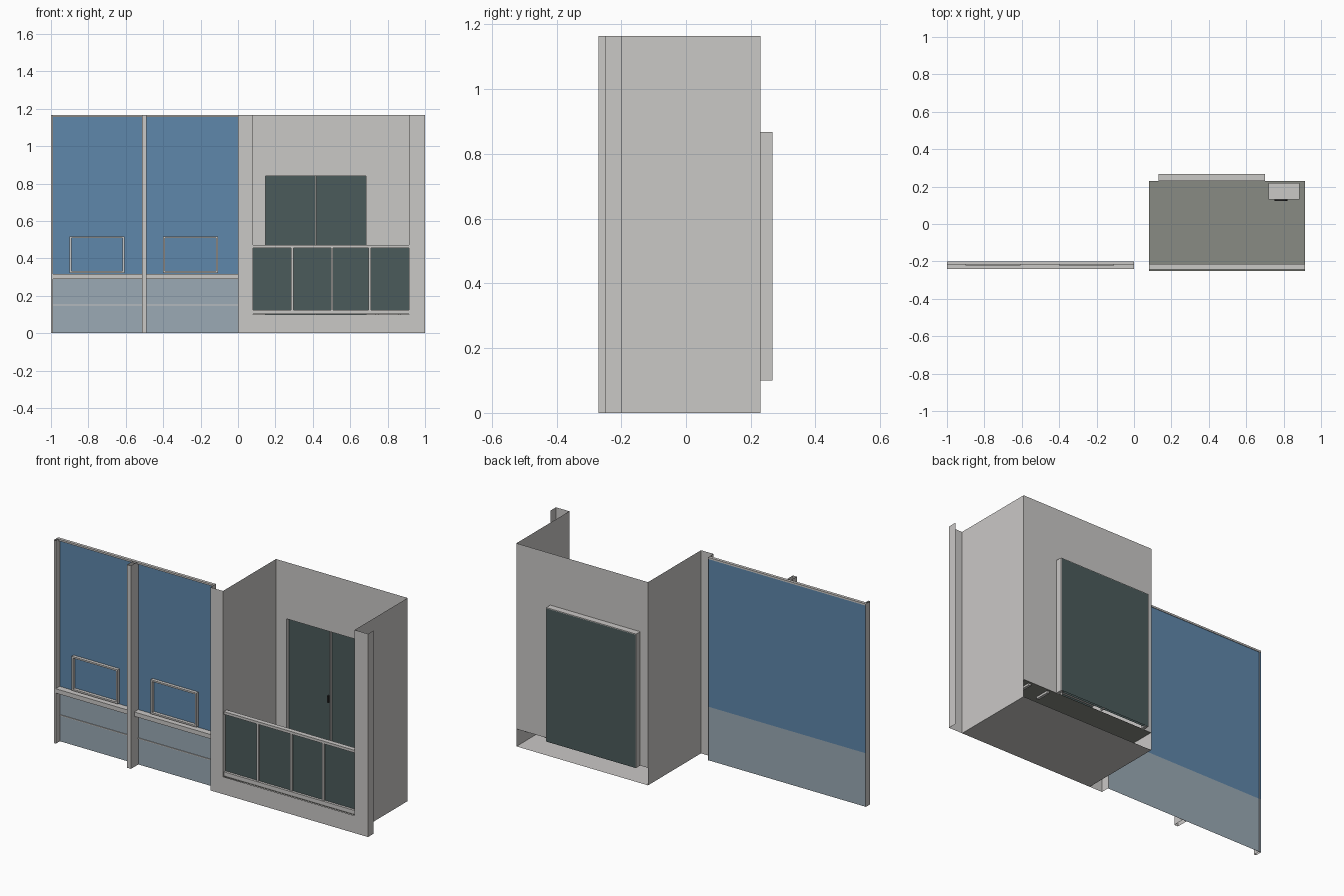
import bpy, bmesh, math

if "Cube" in bpy.data.objects:
    bpy.data.objects.remove(bpy.data.objects["Cube"])


def material(name, rgb):
    m = bpy.data.materials.new(name)
    lin = [((c / 255 + 0.055) / 1.055) ** 2.4 for c in rgb]
    m.diffuse_color = (*lin, 1)
    m.use_nodes = True
    m.node_tree.nodes["Principled BSDF"].inputs["Base Color"].default_value = m.diffuse_color
    return m


GREY = material("light grey", (202, 200, 198))
BLUE = material("blue glass", (95, 135, 171))
PALE = material("pale blue panel", (155, 170, 181))
DARK = material("dark green glass", (75, 91, 91))
FLOOR = material("floor tile grey", (137, 139, 132))
BLACK = material("near black", (45, 45, 45))


def finish(name, bm, mat):
    me = bpy.data.meshes.new(name)
    bm.to_mesh(me)
    bm.free()
    me.materials.append(mat)
    ob = bpy.data.objects.new(name, me)
    bpy.context.collection.objects.link(ob)
    return ob


def boxes(name, mat, *ranges):
    """Solid boxes, each given as x0, x1, y0, y1, z0, z1."""
    bm = bmesh.new()
    for x0, x1, y0, y1, z0, z1 in ranges:
        r = bmesh.ops.create_cube(bm, size=1)
        for v in r["verts"]:
            v.co = (x0 if v.co.x < 0 else x1, y0 if v.co.y < 0 else y1,
                    z0 if v.co.z < 0 else z1)
    return finish(name, bm, mat)


def sheet(name, mat, path, z0, z1):
    """Thin wall following a plan path."""
    bm = bmesh.new()
    for a, b in zip(path, path[1:]):
        bm.faces.new([bm.verts.new(p) for p in
                      ((*a, z0), (*b, z0), (*b, z1), (*a, z1))])
    bmesh.ops.remove_doubles(bm, verts=bm.verts, dist=1e-5)
    return finish(name, bm, mat)


def plate(name, mat, x0, x1, y0, y1, z):
    bm = bmesh.new()
    bm.faces.new([bm.verts.new(p) for p in
                  ((x0, y0, z), (x1, y0, z), (x1, y1, z), (x0, y1, z))])
    return finish(name, bm, mat)


def ring(x0, x1, y0, y1, z0, z1, t):
    """Four bars of a rectangular frame."""
    return [(x0, x0 + t, y0, y1, z0, z1), (x1 - t, x1, y0, y1, z0, z1),
            (x0 + t, x1 - t, y0, y1, z0, z0 + t),
            (x0 + t, x1 - t, y0, y1, z1 - t, z1)]


H = 1.165                    # storey height
L, R = 0.08, 0.915           # recess sides
FRONT, BACK = -0.25, 0.23    # recess depth

# Glazed bay
sheet("window_glass", BLUE, [(-1, -0.203), (0, -0.203)], 0.307, H)
sheet("spandrel_panel", PALE, [(-1, -0.203), (0, -0.203)], 0, 0.307)
boxes("bay_sill", GREY, (-1, 0, -0.24, -0.204, 0.29, 0.315))
boxes("bay_head", GREY, (-1, 0, -0.217, -0.2, 1.155, H))
boxes("spandrel_joint", GREY, (-0.99, 0, -0.208, -0.204, 0.149, 0.154))
sheet("end_mullion", GREY, [(-1, -0.2), (-1, -0.24), (-0.988, -0.24), (-0.988, -0.2)], 0, H)
sheet("middle_mullion", GREY,
      [(-0.514, -0.203), (-0.514, -0.27), (-0.49, -0.27), (-0.49, -0.203)], 0, H)
for i, x in enumerate((-0.9, -0.4)):
    boxes(f"vent_frame_{i + 1}", GREY, *ring(x, x + 0.292, -0.222, -0.204, 0.322, 0.518, 0.009))

# Piers and recess side walls
sheet("left_pier", GREY, [(0, -0.2), (0, FRONT), (L, FRONT), (L, BACK)], 0, H)
sheet("right_pier", GREY, [(1, -0.2), (1, FRONT), (R, FRONT), (R, BACK)], 0, H)

# Back wall around the door opening
DX0, DX1, DZ = 0.13, 0.70, 0.868
sheet("back_wall_left", GREY, [(L, BACK), (DX0, BACK)], 0.1, H)
sheet("back_wall_right", GREY, [(DX1, BACK), (R, BACK)], 0.1, H)
sheet("back_wall_top", GREY, [(DX0, BACK), (DX1, BACK)], DZ, H)

# Balcony front, floor and underside
sheet("parapet", GREY, [(L, FRONT), (R, FRONT)], 0, 0.1)
plate("balcony_floor", FLOOR, L, R, FRONT, BACK, 0.102)
plate("balcony_underside", GREY, L, R, FRONT, BACK, 0)

# Sliding door
boxes("door_frame", GREY,
      (DX0, DX0 + 0.016, BACK, 0.267, 0.1, DZ),
      (DX1 - 0.016, DX1, BACK, 0.267, 0.1, DZ),
      (DX0, DX1, BACK, 0.267, DZ - 0.028, DZ),
      (0.411, 0.419, 0.24, 0.262, 0.1, DZ - 0.028))
sheet("door_glass", DARK, [(DX0 + 0.016, 0.255), (DX1 - 0.016, 0.255)], 0.1, DZ - 0.02)
sheet("door_back", DARK, [(DX0 + 0.004, 0.268), (DX1 - 0.004, 0.268)], 0.1, DZ - 0.004)
boxes("door_handle", BLACK, (0.395, 0.402, 0.244, 0.254, 0.42, 0.46))

# Balcony railing
rails = [(L, R, -0.242, -0.215, 0.455, 0.47), (L, R, -0.242, -0.215, 0.102, 0.125)]
posts = [(x - 0.006, x + 0.006, -0.237, -0.219, 0.125, 0.455)
         for x in (0.29, 0.502, 0.705)]
boxes("railing", GREY, *rails, *posts)
sheet("railing_glass", DARK, [(L, -0.228), (R, -0.228)], 0.12, 0.46)

# Outdoor cooling unit with feet and fan
boxes("cooling_unit", GREY, (0.72, 0.885, 0.13, 0.22, 0.112, 0.24))
boxes("unit_feet", GREY, *[(x, x + 0.015, 0.135, 0.215, 0.09, 0.112)
                           for x in (0.735, 0.855)])
bpy.ops.mesh.primitive_cylinder_add(vertices=24, radius=0.035, depth=0.006,
                                    location=(0.785, 0.127, 0.176),
                                    rotation=(math.pi / 2, 0, 0))
fan = bpy.context.object
fan.name = "unit_fan"
fan.data.materials.append(BLACK)
